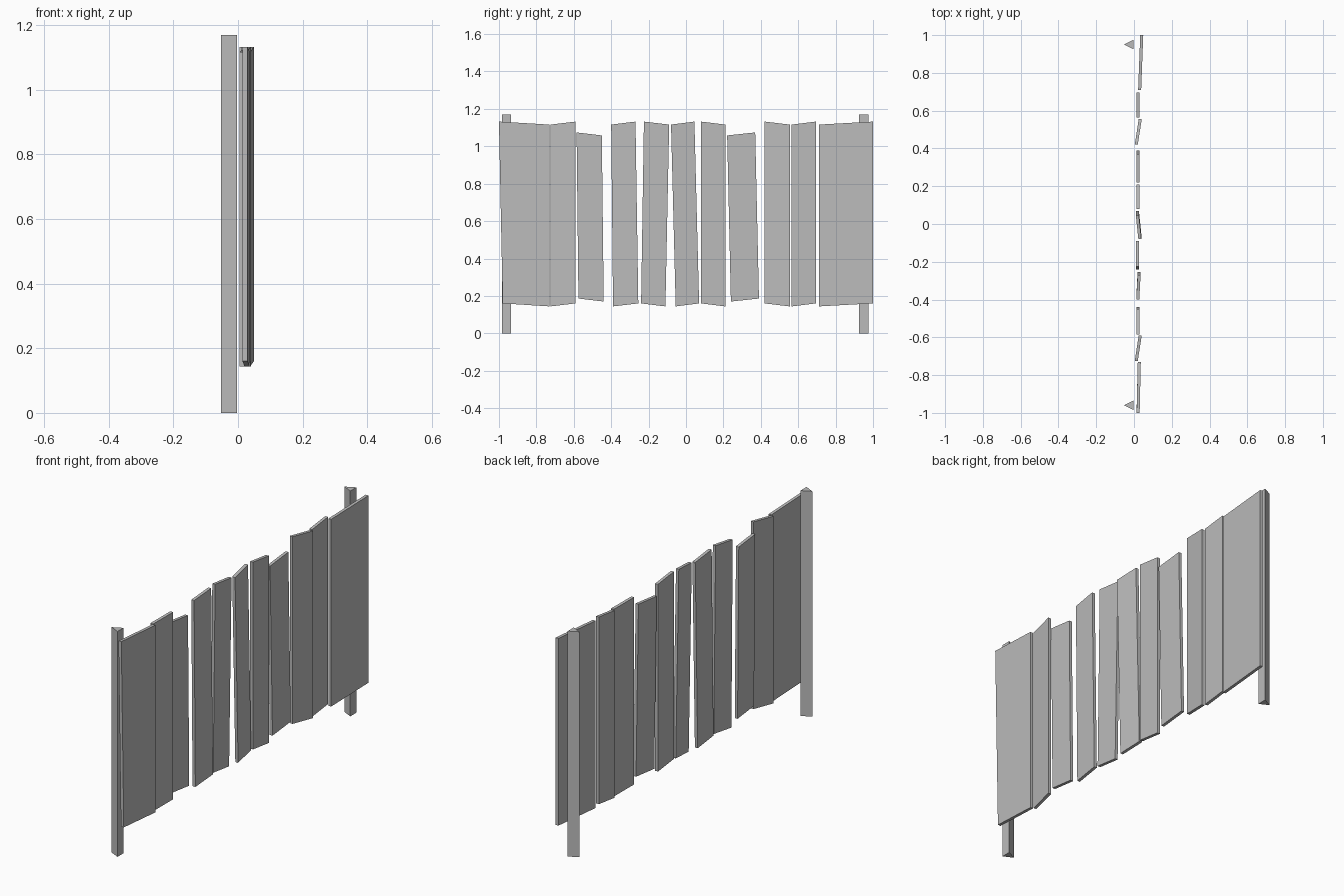
import bpy
import bmesh

default_cube = bpy.data.objects.get("Cube")
if default_cube:
    bpy.data.objects.remove(default_cube, do_unlink=True)

# One plain colour for the whole fence
grey = bpy.data.materials.new("weathered grey")
grey.use_nodes = True
grey_colour = (0.5, 0.5, 0.5, 1)
grey.diffuse_color = grey_colour
grey.node_tree.nodes["Principled BSDF"].inputs["Base Color"].default_value = grey_colour


def add_prism(name, outline, offset):
    """Extrude a flat outline along the offset vector into a solid object."""
    bm = bmesh.new()
    face = bm.faces.new([bm.verts.new(point) for point in outline])
    extruded = bmesh.ops.extrude_face_region(bm, geom=[face], use_keep_orig=True)
    moved = [item for item in extruded["geom"] if isinstance(item, bmesh.types.BMVert)]
    bmesh.ops.translate(bm, verts=moved, vec=offset)
    bmesh.ops.recalc_face_normals(bm, faces=bm.faces)
    mesh = bpy.data.meshes.new(name)
    bm.to_mesh(mesh)
    bm.free()
    mesh.materials.append(grey)
    part = bpy.data.objects.new(name, mesh)
    bpy.context.collection.objects.link(part)
    return part


# Triangular posts with the flat side towards the planks
post_height = 1.17
for name, y in (("front_post", -0.96), ("back_post", 0.95)):
    outline = [(-0.053, y, 0), (-0.003, y - 0.025, 0), (-0.003, y + 0.025, 0)]
    add_prism(name, outline, (0, 0, post_height))

# Crooked planks: cut slope, bottom and top heights
RISING, FALLING = 0.008, -0.008
TALL, SHORT = (0.152, 1.124), (0.178, 1.066)
THICKNESS = 0.016

# Bottom edge y, top edge y, cut slope, heights, x at each side
planks = [
    ((-0.98, -0.73), (-1, -0.73), FALLING, TALL, (0.022, 0.028)),
    ((-0.725, -0.59), (-0.725, -0.59), RISING, TALL, (0.012, 0.033)),
    ((-0.575, -0.44), (-0.585, -0.45), FALLING, SHORT, (0.02, 0.02)),
    ((-0.39, -0.255), (-0.4, -0.27), RISING, TALL, (0.02, 0.027)),
    ((-0.24, -0.11), (-0.225, -0.09), FALLING, TALL, (0.018, 0.018)),
    ((-0.055, 0.07), (-0.08, 0.045), RISING, TALL, (0.031, 0.018)),
    ((0.08, 0.21), (0.08, 0.21), FALLING, TALL, (0.022, 0.022)),
    ((0.24, 0.39), (0.22, 0.37), RISING, SHORT, (0.022, 0.022)),
    ((0.42, 0.555), (0.42, 0.555), FALLING, TALL, (0.012, 0.033)),
    ((0.565, 0.695), (0.565, 0.695), RISING, TALL, (0.022, 0.022)),
    ((0.71, 1), (0.71, 1), RISING, TALL, (0.03, 0.041)),
]

for number, (bottom, top, slope, heights, depth) in enumerate(planks, start=1):
    low, high = heights
    near_x, far_x = (x - THICKNESS / 2 for x in depth)
    outline = [
        (near_x, bottom[0], low - slope),
        (far_x, bottom[1], low + slope),
        (far_x, top[1], high + slope),
        (near_x, top[0], high - slope),
    ]
    add_prism(f"plank_{number}", outline, (THICKNESS, 0, 0))
